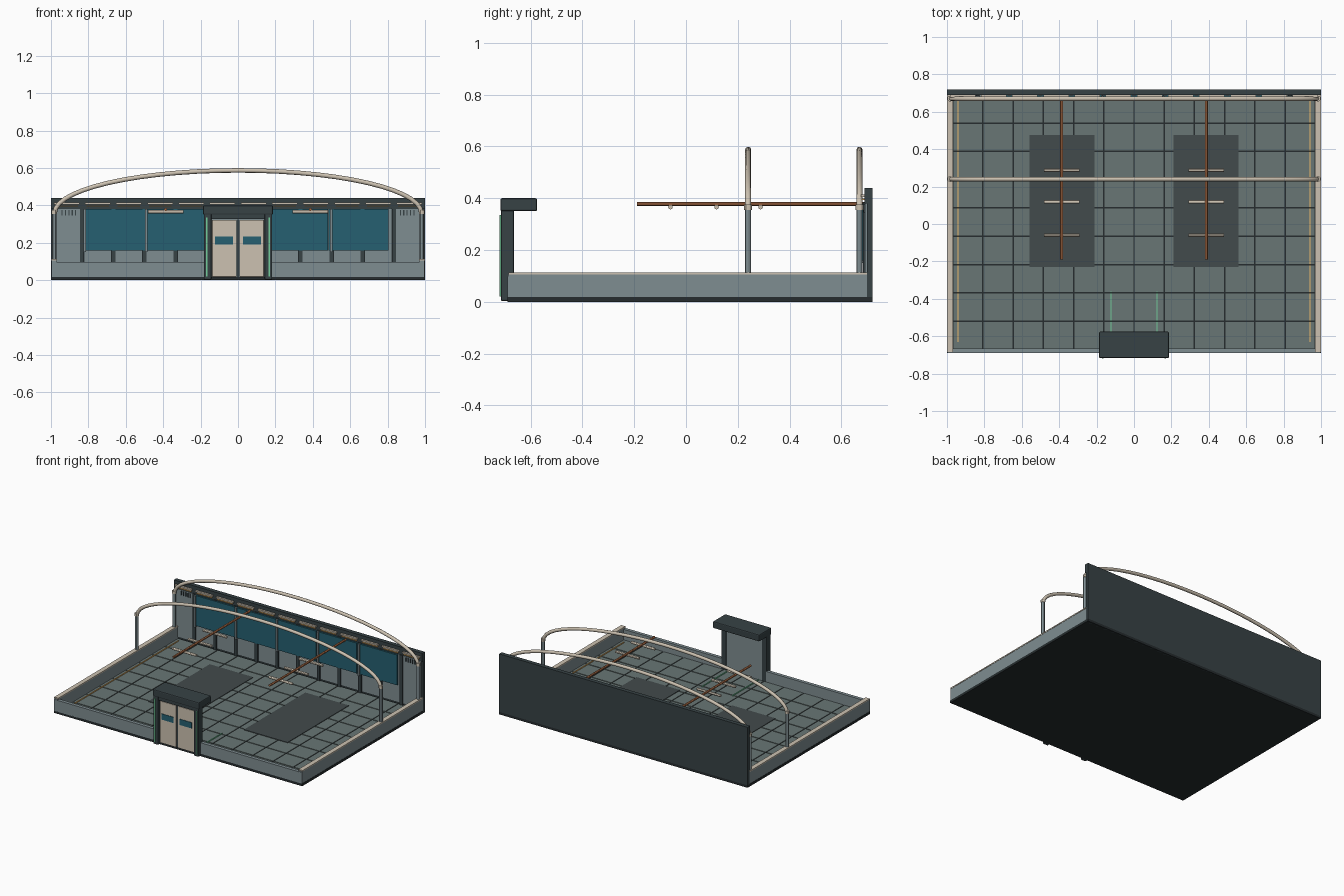
import bpy, bmesh, math
from mathutils import Matrix, Vector

if "Cube" in bpy.data.objects:
    bpy.data.objects.remove(bpy.data.objects["Cube"])


def material(name, rgb):
    m = bpy.data.materials.new(name)
    m.diffuse_color = [(c / 255) ** 2.2 for c in rgb] + [1]
    m.use_nodes = True
    m.node_tree.nodes["Principled BSDF"].inputs["Base Color"].default_value = m.diffuse_color
    return m


DARK = material("dark_metal", (58, 68, 71))
BASE = material("base_black", (42, 48, 50))
STEEL = material("blue_grey", (126, 140, 144))
TILE = material("floor_tile", (104, 117, 116))
BED = material("dark_bed", (68, 76, 77))
CREAM = material("cream", (203, 192, 175))
TEAL = material("teal_glass", (42, 96, 112))
COPPER = material("copper", (165, 105, 70))
AMBER = material("amber_light", (245, 190, 110))
GREEN = material("green_light", (115, 205, 155))


def finish(name, bm, mat, bevel=0, smooth=False):
    me = bpy.data.meshes.new(name)
    bm.to_mesh(me)
    bm.free()
    ob = bpy.data.objects.new(name, me)
    bpy.context.collection.objects.link(ob)
    me.materials.append(mat)
    if bevel:
        mod = ob.modifiers.new("bevel", 'BEVEL')
        mod.width, mod.segments = bevel, 2
    if smooth:
        bpy.context.view_layer.objects.active = ob
        ob.select_set(True)
        bpy.ops.object.shade_smooth_by_angle()
        ob.select_set(False)
    return ob


def boxes(name, mat, items, bevel=0):
    """One object from (x0, x1, y0, y1, z0, z1) blocks."""
    bm = bmesh.new()
    for x0, x1, y0, y1, z0, z1 in items:
        m = Matrix.Translation(((x0 + x1) / 2, (y0 + y1) / 2, (z0 + z1) / 2))
        bmesh.ops.create_cube(bm, size=1, matrix=m @ Matrix.Diagonal((x1 - x0, y1 - y0, z1 - z0, 1)))
    return finish(name, bm, mat, bevel)


def both(*items):
    """Add the mirror image of each block across x = 0."""
    return list(items) + [(-b, -a, *r) for a, b, *r in items]


def rods(name, mat, items, sides=12):
    """One object from (start, end, radius) cylinders."""
    bm = bmesh.new()
    for a, b, r in items:
        a, b = Vector(a), Vector(b)
        m = Matrix.Translation((a + b) / 2) @ (b - a).to_track_quat('Z', 'Y').to_matrix().to_4x4()
        bmesh.ops.create_cone(bm, cap_ends=True, segments=sides, radius1=r, radius2=r,
                              depth=(b - a).length, matrix=m)
    return finish(name, bm, mat, smooth=True)


# Base plate and tiled floor
boxes("base_plate", BASE, [(-1, 1, -0.69, 0.72, 0, 0.018)])
nx, ny = 12, 9
px, py = 1.94 / nx, 1.36 / ny
boxes("floor_tiles", TILE, [(-0.97 + i * px + 0.004, -0.97 + (i + 1) * px - 0.004,
                             -0.67 + j * py + 0.004, -0.67 + (j + 1) * py - 0.004, 0.01, 0.022)
                            for i in range(nx) for j in range(ny)])
boxes("planting_beds", BED, both((0.21, 0.56, -0.23, 0.475, 0.015, 0.026)))
boxes("floor_edge_lights", AMBER, both((0.938, 0.944, -0.63, 0.66, 0.02, 0.028)))
boxes("entry_guide_lights", GREEN, both((0.12, 0.126, -0.66, -0.36, 0.02, 0.028)))

# Low perimeter walls
boxes("side_walls", STEEL, both((0.97, 0.998, -0.688, 0.70, 0.015, 0.105)))
boxes("side_wall_caps", CREAM, both((0.967, 1, -0.685, 0.70, 0.105, 0.113)))
boxes("front_walls", STEEL, both((0.18, 0.998, -0.69, -0.665, 0.015, 0.098)))

# Back wall: slab, grey panels, studs
boxes("back_wall", DARK, [(-1, 1, 0.70, 0.72, 0, 0.44)])
p = 1 / 6
boxes("wall_panels", STEEL, [(-1 + i * p + 0.012, -1 + (i + 1) * p - 0.012, 0.692, 0.702, 0.03, 0.385)
                             for i in range(12)])
boxes("wall_studs", DARK, [(-1 + i * p - 0.011, -1 + i * p + 0.011, 0.684, 0.702, 0.02, 0.385)
                           for i in range(1, 12)])
boxes("wall_top_rail", DARK, [(-1, 1, 0.69, 0.702, 0.38, 0.44)])

# Row of lamps along the top rail
boxes("rail_lamps", CREAM, [(-1 + (i + .5) * p - 0.068, -1 + (i + .5) * p + 0.068, 0.676, 0.692, 0.404, 0.415)
                            for i in range(12)])
boxes("rail_lamp_glow", AMBER, [(-1 + (i + .5) * p - 0.06, -1 + (i + .5) * p + 0.06, 0.68, 0.692, 0.393, 0.399)
                                for i in range(12)])

# Teal wall windows with projecting mullions
boxes("wall_windows", TEAL, [(-0.815 + i * 0.325, -0.495 + i * 0.325, 0.678, 0.69, 0.16, 0.38) for i in range(5)])
boxes("window_mullions", STEEL, [(-0.827 + i * 0.33, -0.814 + i * 0.33, 0.668, 0.69, 0.15, 0.38) for i in range(5)])
boxes("vent_slots", DARK, both(*[(0.865 + i * 0.018, 0.871 + i * 0.018, 0.686, 0.694, 0.345, 0.375)
                                 for i in range(5)]))

# Arched ribs on posts
for label, y in (("middle", 0.24), ("rear", 0.67)):
    cu = bpy.data.curves.new(label + "_arch", 'CURVE')
    cu.dimensions = '3D'
    cu.bevel_depth, cu.bevel_resolution, cu.use_fill_caps = 0.012, 2, True
    sp = cu.splines.new('POLY')
    n = 28
    sp.points.add(n)
    for k, pt in enumerate(sp.points):
        a = math.pi * k / n
        pt.co = (-0.98 * math.cos(a), y, 0.36 + 0.227 * math.sin(a), 1)
    ob = bpy.data.objects.new(label + "_arch", cu)
    bpy.context.collection.objects.link(ob)
    cu.materials.append(CREAM)
    rods(label + "_posts", STEEL, [((s * 0.983, y, 0.113), (s * 0.983, y, 0.36), 0.012) for s in (-1, 1)])
    rods(label + "_collars", CREAM, [((s * 0.983, y, 0.355), (s * 0.983, y, 0.375), 0.015) for s in (-1, 1)])

# Copper pipes with hanging crossbars
rods("copper_pipes", COPPER, [((s * 0.387, -0.19, 0.378), (s * 0.387, 0.70, 0.378), 0.008) for s in (-1, 1)])
rods("crossbars", CREAM, [((s * 0.387 - 0.095, y, 0.366), (s * 0.387 + 0.095, y, 0.366), 0.009)
                          for s in (-1, 1) for y in (-0.06, 0.118, 0.288)])

# Entrance portal
boxes("portal_columns", DARK, both((0.143, 0.183, -0.715, -0.665, 0.003, 0.36)), 0.005)
boxes("portal_canopy", DARK, [(-0.187, 0.187, -0.717, -0.575, 0.35, 0.40)], 0.007)
boxes("portal_lintel", DARK, [(-0.15, 0.15, -0.71, -0.668, 0.328, 0.355)])
boxes("portal_backing", STEEL, [(-0.15, 0.15, -0.69, -0.672, 0.015, 0.335)])
boxes("portal_light_strips", GREEN, both((0.164, 0.171, -0.72, -0.71, 0.02, 0.335)))
boxes("door_leaves", CREAM, both((0.008, 0.138, -0.703, -0.688, 0.018, 0.322)), 0.003)
boxes("door_windows", TEAL, both((0.026, 0.122, -0.707, -0.70, 0.192, 0.234)))
boxes("door_gap_seam", DARK, [(-0.006, 0.006, -0.698, -0.688, 0.018, 0.325)])
